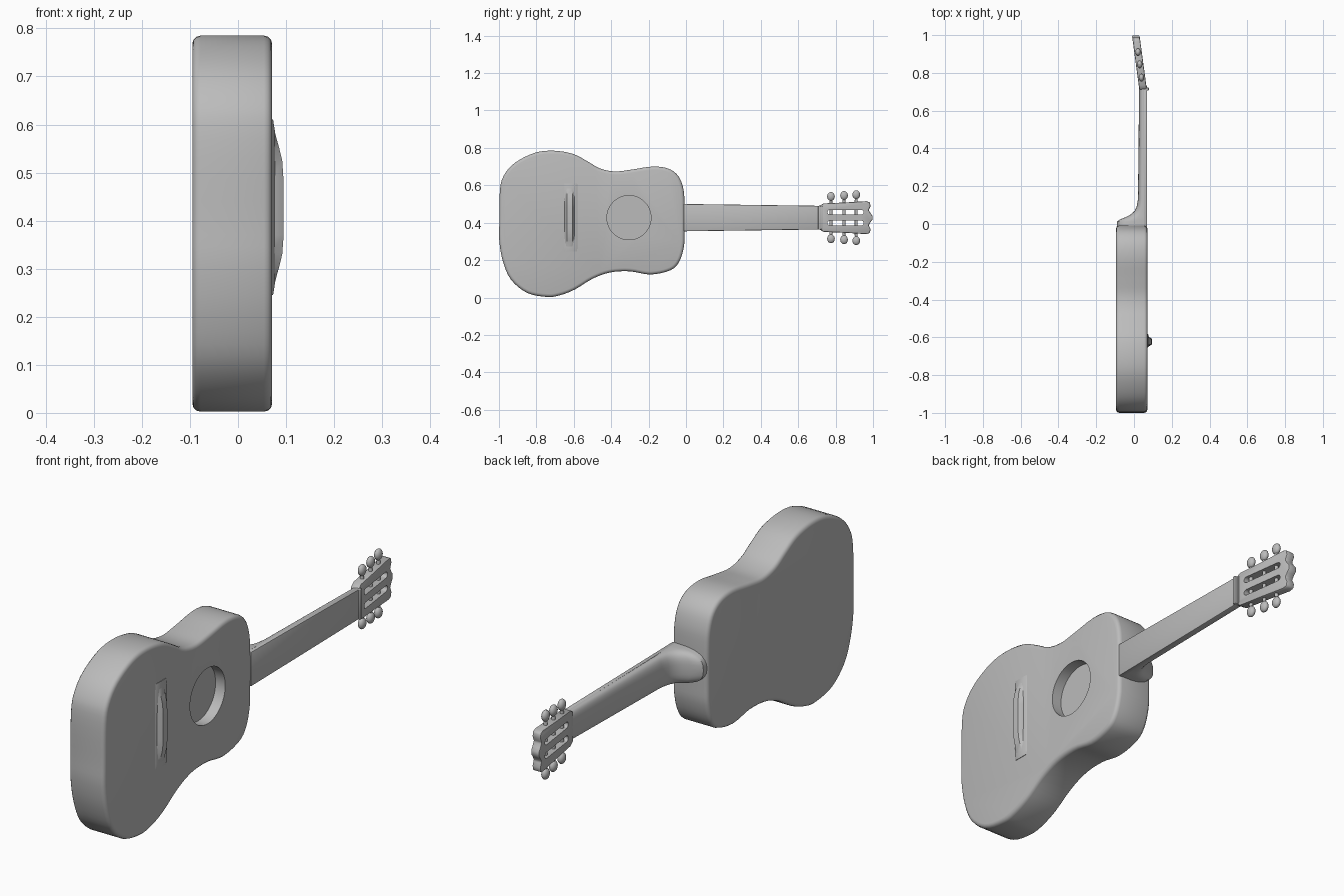
import bpy, bmesh, math
from mathutils import Vector

if "Cube" in bpy.data.objects:
    bpy.data.objects.remove(bpy.data.objects["Cube"], do_unlink=True)

grey = bpy.data.materials.new("plain grey")
grey.use_nodes = True
grey.diffuse_color = (0.5, 0.5, 0.5, 1)
grey.node_tree.nodes["Principled BSDF"].inputs["Base Color"].default_value = (0.5, 0.5, 0.5, 1)

MID = 0.427  # height of the string line


def add(name, bm):
    """Turn a bmesh into a coloured object."""
    bmesh.ops.recalc_face_normals(bm, faces=bm.faces[:])
    me = bpy.data.meshes.new(name)
    bm.to_mesh(me)
    bm.free()
    me.materials.append(grey)
    ob = bpy.data.objects.new(name, me)
    bpy.context.collection.objects.link(ob)
    return ob


def plate(name, outline, x0, x1):
    """Extrude a (y, z) outline from x0 to x1."""
    bm = bmesh.new()
    face = bm.faces.new([bm.verts.new((x0, y, z)) for y, z in outline])
    out = bmesh.ops.extrude_face_region(bm, geom=[face])["geom"]
    bmesh.ops.translate(bm, vec=(x1 - x0, 0, 0),
                        verts=[v for v in out if isinstance(v, bmesh.types.BMVert)])
    return add(name, bm)


def loft(name, rings):
    """Skin closed rings of equal length and cap both ends."""
    bm = bmesh.new()
    rows = [[bm.verts.new(p) for p in r] for r in rings]
    n = len(rows[0])
    for a, b in zip(rows, rows[1:]):
        for i in range(n):
            bm.faces.new((a[i], a[(i + 1) % n], b[(i + 1) % n], b[i]))
    bm.faces.new(rows[0])
    bm.faces.new(rows[-1])
    return add(name, bm)


def smooth_loop(pts, steps):
    """Closed Catmull-Rom curve through the points."""
    out, n = [], len(pts)
    for i in range(n):
        a, b, c, d = (Vector(pts[(i + k) % n]) for k in (-1, 0, 1, 2))
        for s in range(steps):
            t = s / steps
            out.append(tuple(0.5 * (2 * b + (c - a) * t + (2 * a - 5 * b + 4 * c - d) * t * t
                                    + (3 * b - a - 3 * c + d) * t ** 3)))
    return out


def bevel(ob, width, segments=3, angle=50):
    m = ob.modifiers.new("round", "BEVEL")
    m.width, m.segments = width, segments
    m.limit_method, m.angle_limit = "ANGLE", math.radians(angle)


def cut(ob, cutter):
    cutter.hide_render = True
    m = ob.modifiers.new("cut", "BOOLEAN")
    m.operation, m.object, m.solver = "DIFFERENCE", cutter, "EXACT"


def finish(ob, cutters=()):
    """Bake the modifiers, drop the cutters and shade smooth."""
    me = bpy.data.meshes.new_from_object(ob.evaluated_get(bpy.context.evaluated_depsgraph_get()))
    ob.modifiers.clear()
    ob.data = me
    for c in cutters:
        bpy.data.objects.remove(c, do_unlink=True)
    bpy.ops.object.select_all(action="DESELECT")
    ob.select_set(True)
    bpy.context.view_layer.objects.active = ob
    bpy.ops.object.shade_smooth_by_angle(angle=math.radians(35))


def disc(y, z, r, n=48):
    return [(y + r * math.cos(2 * math.pi * i / n), z + r * math.sin(2 * math.pi * i / n))
            for i in range(n)]


# Body: rounded waisted box with a recessed sound hole
outline = [(-.998, .40), (-.995, .57), (-.975, .65), (-.915, .72), (-.81, .773), (-.71, .785),
           (-.605, .768), (-.525, .727), (-.46, .69), (-.38, .674), (-.29, .684), (-.18, .70),
           (-.097, .69), (-.043, .652), (-.016, .59), (-.008, .51), (-.008, .35), (-.012, .267),
           (-.037, .19), (-.085, .145), (-.19, .123), (-.30, .14), (-.406, .134), (-.50, .10),
           (-.594, .043), (-.674, .012), (-.743, .003), (-.85, .025), (-.936, .096),
           (-.979, .193), (-.998, .30)]
body = plate("body", smooth_loop(outline, 4), -.095, .071)
bevel(body, .017)
hole = plate("sound_hole_cutter", disc(-.305, MID, .118), .026, .2)
cut(body, hole)
finish(body, [hole])

# Bridge: thin plate, arched ridge and saddle
def bridge_part(name, profile, y0, y1, taper):
    base = [(.06, profile[0][1]), *profile, (.06, profile[-1][1])]
    rings = []
    for y, k in ((y0, 0), (y0 + taper, 1), (y1 - taper, 1), (y1, 0)):
        rings.append([(.068 + (x - .068) * k if x > .068 else x, y, z) for x, z in base])
    finish(loft(name, rings))


bridge_part("bridge_plate", [(.073, .245), (.077, .27), (.077, .585), (.073, .61)],
            -.66, -.575, .012)
bridge_part("bridge_ridge", [(.072, .25), (.079, .28), (.086, .305), (.092, .33), (.095, .37),
                             (.095, .48), (.092, .525), (.086, .55), (.079, .575), (.072, .605)],
            -.655, -.59, .018)

# Neck: D-shaped sections swelling into the heel (y, back x, half width)
sections = [(-.03, -.09, .072), (.012, -.09, .072), (.024, -.075, .072), (.036, -.045, .072),
            (.05, -.018, .071), (.07, .004, .071), (.095, .015, .07), (.13, .021, .069),
            (.40, .024, .066), (.73, .027, .062)]
rings = []
for y, back, half in sections:
    ring = [(.054, y, MID + half)]
    for i in range(17):
        a = math.pi * i / 16
        c, s = math.cos(a), math.sin(a)
        ring.append((.05 - (.05 - back) * s ** .75, y,
                     MID + half * math.copysign(abs(c) ** .75, c)))
    ring.append((.054, y, MID - half))
    rings.append(ring)
finish(loft("neck", rings))

# Fingerboard and nut
board = plate("fingerboard", [(-.012, MID - .073), (.73, MID - .063),
                              (.73, MID + .063), (-.012, MID + .073)], .052, .07)
bevel(board, .004, 2)
finish(board)
nut = plate("nut", [(.706, MID - .064), (.722, MID - .064),
                    (.722, MID + .064), (.706, MID + .064)], .05, .079)
bevel(nut, .005, 2)
finish(nut)


# Headstock: slotted plate leaning backwards
def lean(y):
    return .047 - .135 * (y - .72)


half = [(.712, .062), (.735, .076), (.85, .081), (.965, .088), (.983, .082), (.987, .062),
        (.977, .04), (.988, .022), (.998, .009)]
shape = [(y, MID + w) for y, w in half] + [(y, MID - w) for y, w in reversed(half)]
head = plate("headstock", shape, -.02, .02)
bevel(head, .006, 2, 40)
slots = []
for side in (-1, 1):
    zc = MID + side * .029
    ends = [(.937 + .013 * math.sin(a), zc + .013 * math.cos(a))
            for a in (math.pi * i / 8 for i in range(9))]
    ends += [(.77 - .013 * math.sin(a), zc - .013 * math.cos(a))
             for a in (math.pi * i / 8 for i in range(9))]
    slots.append(plate("slot_cutter", ends, -.1, .1))
    cut(head, slots[-1])
finish(head, slots)
for v in head.data.vertices:
    v.co.x += lean(v.co.y)

# Tuning pegs: roller across the slot, shaft and oval knob
for side, word in ((1, "upper"), (-1, "lower")):
    for i, y in enumerate((.775, .845, .91)):
        x = lean(y)
        grow = .005 * i
        path = [(.012, .008), (.085 + grow, .008), (.09 + grow, .007)]
        for k in range(9):
            a = math.pi * (k + .6) / 9.3
            path.append((.113 + grow - .024 * math.cos(a), .021 * math.sin(a)))
        rings = []
        for d, r in path:
            flat = .7 if d > .0905 + grow else 1
            rings.append([(x + r * flat * math.cos(t), y + r * math.sin(t), MID + side * d)
                          for t in (2 * math.pi * j / 14 for j in range(14))])
        finish(loft(f"{word}_tuning_peg_{i + 1}", rings))
